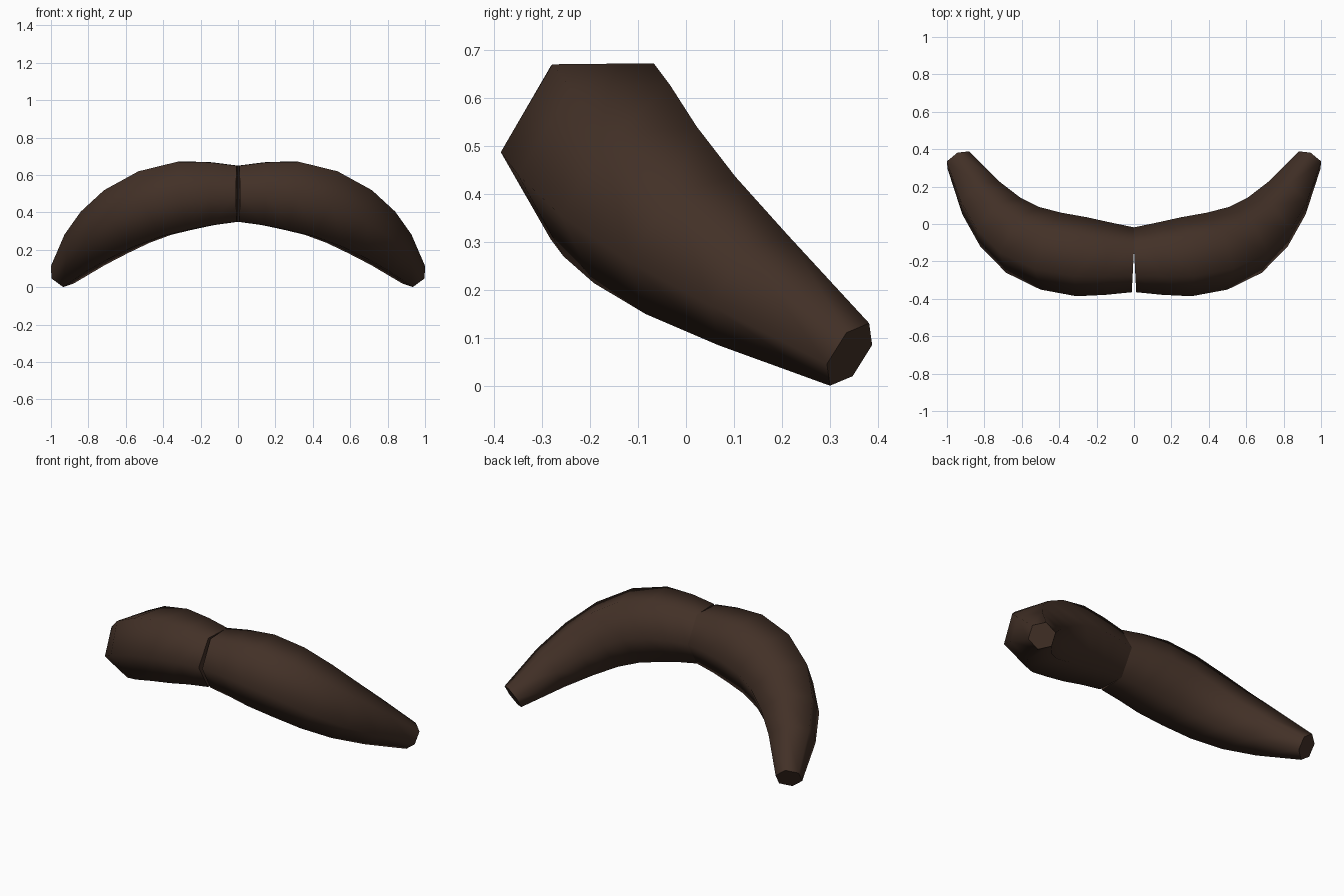
import bpy, bmesh
from math import sin, cos, pi, radians
from mathutils import Vector

if "Cube" in bpy.data.objects:
    bpy.data.objects.remove(bpy.data.objects["Cube"])

# Centreline of one half: x, y, z, radius
path = [
    (0.003, -0.192, 0.500, 0.173),
    (0.140, -0.185, 0.500, 0.194),
    (0.280, -0.175, 0.490, 0.213),
    (0.445, -0.145, 0.450, 0.213),
    (0.595, -0.085, 0.378, 0.198),
    (0.715, 0.010, 0.293, 0.172),
    (0.820, 0.140, 0.200, 0.136),
    (0.939, 0.341, 0.066, 0.077),
]
SIDES = 6
pts = [Vector(p[:3]) for p in path]

# Loft hexagonal rings along the centreline, square to its direction
bm = bmesh.new()
rings = []
for i, (c, p) in enumerate(zip(pts, path)):
    t = pts[min(i + 1, len(pts) - 1)] - pts[max(i - 1, 0)]
    turn = Vector((1, 0, 0)).rotation_difference(t)
    ring = []
    for k in range(SIDES):
        a = 2 * pi * k / SIDES
        ring.append(bm.verts.new(c + turn @ Vector((0, cos(a), sin(a))) * p[3]))
    rings.append(ring)
for a, b in zip(rings, rings[1:]):
    for k in range(SIDES):
        n = (k + 1) % SIDES
        bm.faces.new((a[k], a[n], b[n], b[k]))
bm.faces.new(rings[0])
bm.faces.new(rings[-1])
bmesh.ops.recalc_face_normals(bm, faces=bm.faces)

mesh = bpy.data.meshes.new("moustache")
bm.to_mesh(mesh)
bm.free()
obj = bpy.data.objects.new("moustache", mesh)
bpy.context.collection.objects.link(obj)

# Dark brown colour
mat = bpy.data.materials.new("dark_brown")
mat.diffuse_color = (0.055, 0.030, 0.020, 1)
mat.use_nodes = True
mat.node_tree.nodes["Principled BSDF"].inputs["Base Color"].default_value = mat.diffuse_color
mesh.materials.append(mat)

# Smooth along the tube, crisp at the end caps
bpy.context.view_layer.objects.active = obj
obj.select_set(True)
bpy.ops.object.shade_smooth_by_angle(angle=radians(68))

# Second half
mirror = obj.modifiers.new("mirror", 'MIRROR')
mirror.use_mirror_merge = False
